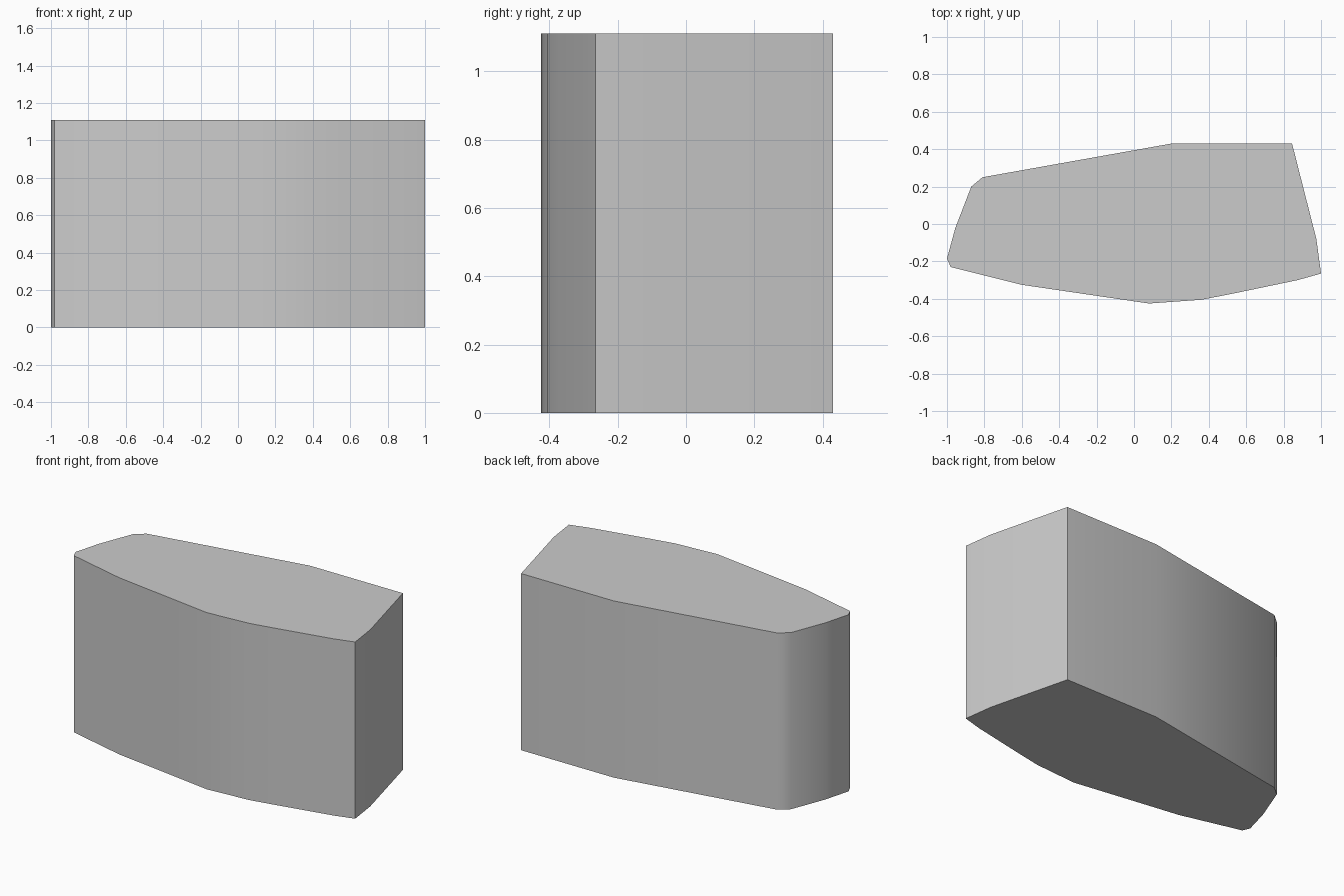
import bpy
import bmesh
import math

cube = bpy.data.objects.get("Cube")
if cube:
    bpy.data.objects.remove(cube, do_unlink=True)

HEIGHT = 1.11

# Plan outline, counter-clockwise from the back corner
OUTLINE = [
    (0.20, 0.43), (-0.81, 0.25), (-0.87, 0.20), (-0.955, -0.02),
    (-1.0, -0.185), (-0.98, -0.23), (-0.60, -0.325), (0.08, -0.425),
    (0.36, -0.405), (0.515, -0.375), (0.875, -0.30), (1.0, -0.265),
    (0.975, -0.08), (0.845, 0.43),
]


def make_material(name, colour):
    mat = bpy.data.materials.new(name)
    mat.use_nodes = True
    mat.diffuse_color = colour
    mat.node_tree.nodes["Principled BSDF"].inputs["Base Color"].default_value = colour
    return mat


def extrude_outline(name, outline, height, mat):
    bm = bmesh.new()
    base = bm.faces.new([bm.verts.new((x, y, 0)) for x, y in outline])
    top = bmesh.ops.extrude_face_region(bm, geom=[base], use_keep_orig=True)
    verts = [v for v in top["geom"] if isinstance(v, bmesh.types.BMVert)]
    bmesh.ops.translate(bm, verts=verts, vec=(0, 0, height))
    bmesh.ops.recalc_face_normals(bm, faces=bm.faces)
    mesh = bpy.data.meshes.new(name)
    bm.to_mesh(mesh)
    bm.free()
    mesh.materials.append(mat)
    obj = bpy.data.objects.new(name, mesh)
    bpy.context.collection.objects.link(obj)
    return obj


# Solid block with softly shaded sides and crisp rims
grey = make_material("plain grey", (0.6, 0.6, 0.6, 1))
block = extrude_outline("faceted_block", OUTLINE, HEIGHT, grey)
bpy.ops.object.select_all(action="DESELECT")
block.select_set(True)
bpy.context.view_layer.objects.active = block
bpy.ops.object.shade_smooth_by_angle(angle=math.radians(40))
